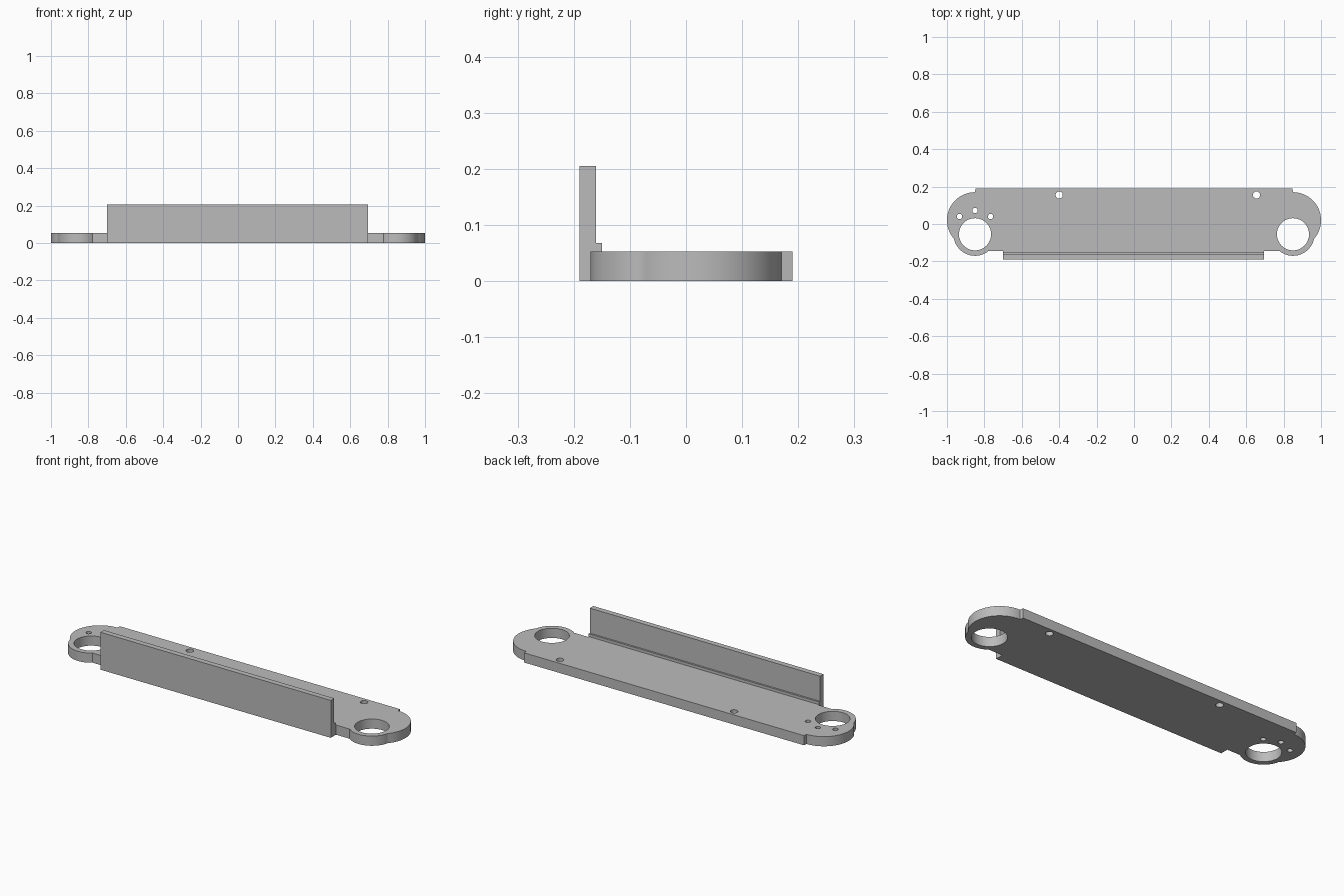
import bpy, bmesh
from math import sin, cos, pi, atan2, asin, sqrt
from mathutils import Vector

cube = bpy.data.objects.get("Cube")
if cube:
    bpy.data.objects.remove(cube, do_unlink=True)

grey = bpy.data.materials.new("plain grey")
grey.use_nodes = True
grey.diffuse_color = (0.5, 0.5, 0.5, 1)
grey.node_tree.nodes["Principled BSDF"].inputs["Base Color"].default_value = (0.5, 0.5, 0.5, 1)


def arc(x, y, r, start, end, n):
    """Points along an arc, both ends included."""
    steps = [start + (end - start) * i / n for i in range(n + 1)]
    return [(x + r * cos(a), y + r * sin(a)) for a in steps]


def prism(name, loops, to_3d, direction):
    """Fill closed loops (outline, then holes) and extrude them."""
    bm = bmesh.new()
    edges = []
    for loop in loops:
        verts = [bm.verts.new(to_3d(*p)) for p in loop]
        edges += [bm.edges.new((v, verts[i - 1])) for i, v in enumerate(verts)]
    bmesh.ops.triangle_fill(bm, edges=edges, use_beauty=True, use_dissolve=False)
    base = bm.faces[:]
    result = bmesh.ops.extrude_face_region(bm, geom=base, use_keep_orig=True)
    moved = [g for g in result["geom"] if isinstance(g, bmesh.types.BMVert)]
    bmesh.ops.translate(bm, verts=moved, vec=Vector(direction))
    bmesh.ops.recalc_face_normals(bm, faces=bm.faces[:])
    mesh = bpy.data.meshes.new(name)
    bm.to_mesh(mesh)
    bm.free()
    mesh.materials.append(grey)
    obj = bpy.data.objects.new(name, mesh)
    bpy.context.collection.objects.link(obj)
    bpy.ops.object.select_all(action="DESELECT")
    obj.select_set(True)
    bpy.context.view_layer.objects.active = obj
    bpy.ops.object.shade_smooth_by_angle(angle=pi / 6)
    return obj


# Dimensions of the rounded ends: a large lobe overlapping a ring
END_X, THICK = 0.85, 0.053
LOBE_Y, LOBE_R = 0.02, 0.15
RING_Y, RING_R, BORE_R = -0.055, 0.115, 0.086
BACK, FRONT = 0.19, -0.145

# Where the lobe meets the ring, and where the ring meets the front edge
join_y = (LOBE_R**2 - RING_R**2 - LOBE_Y**2 + RING_Y**2) / (2 * (RING_Y - LOBE_Y))
join_x = sqrt(LOBE_R**2 - (join_y - LOBE_Y)**2)
lobe_end = atan2(join_y - LOBE_Y, join_x)
ring_start = atan2(join_y - RING_Y, join_x)
ring_end = -pi - asin((FRONT - RING_Y) / RING_R)

# Right half outline, clockwise from the back step, mirrored for the other end
half = [(END_X - 0.003, BACK)]
half += arc(END_X, LOBE_Y, LOBE_R, pi / 2, lobe_end, 32)
half += arc(END_X, RING_Y, RING_R, ring_start, ring_end, 32)[1:]
outline = half + [(-x, y) for x, y in reversed(half)]

# Bores at both ends, two fixing holes and three small holes on one end
holes = [(END_X, RING_Y, BORE_R), (-END_X, RING_Y, BORE_R),
         (-0.4, 0.155, 0.019), (0.655, 0.155, 0.019),
         (-0.933, 0.04, 0.014), (-0.85, 0.072, 0.014), (-0.767, 0.04, 0.014)]
loops = [outline] + [arc(x, y, r, 0, 2 * pi, 48)[:-1] for x, y, r in holes]
prism("base_plate", loops, lambda x, y: (x, y, 0), (0, 0, THICK))

# Upright front wall with a small ledge along its inner foot
profile = [(-0.19, 0), (FRONT, 0), (FRONT, THICK), (-0.15, THICK), (-0.15, 0.068),
           (-0.16, 0.068), (-0.16, 0.205), (-0.19, 0.205)]
prism("front_wall", [profile], lambda y, z: (-0.7, y, z), (1.395, 0, 0))
